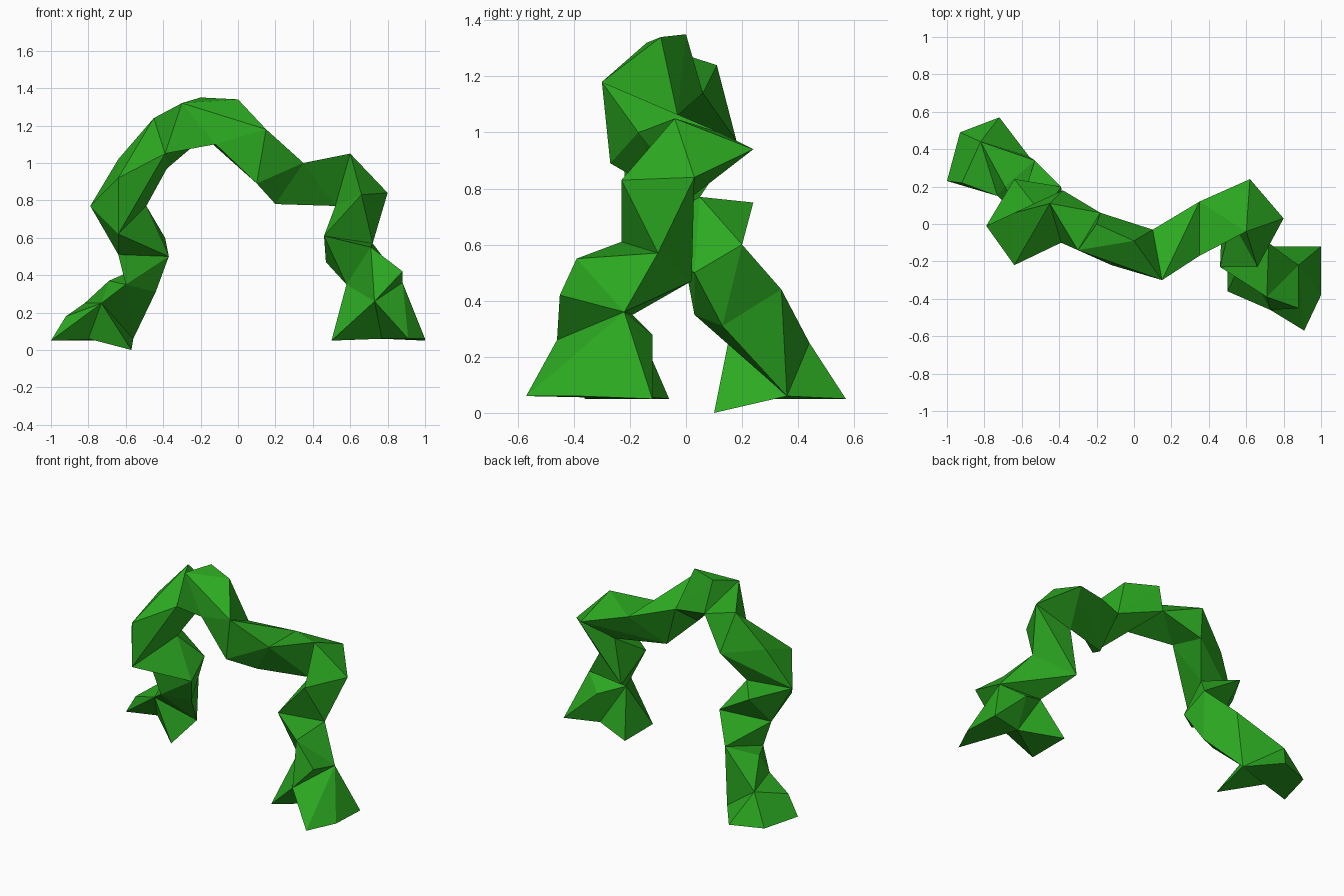
import bpy, bmesh

# Left leg: foot corners, then triangular cross-sections with bulge corners between
left_leg = [
    [(-.57, .10, 0)],
    [(-.73, .15, .25), (-.80, .28, .06), (-.56, .36, .06)],
    [(-1, .23, .05), (-.93, .49, .05), (-.72, .57, .05), (-.92, .22, .18)],
    [(-.73, .15, .25), (-.82, .44, .25), (-.56, .36, .06)],
    [(-.69, .20, .37)],
    [(-.44, .13, .31), (-.60, .03, .35), (-.53, .34, .44)], [],
    [(-.64, 0, .51), (-.37, .03, .50), (-.39, .20, .60)],
    [(-.64, .24, .75)],
    [(-.79, -.01, .77), (-.64, -.22, .62), (-.49, .05, .77)],
    [(-.64, -.22, .92), (-.64, .06, 1.02)],
]
# Arch span
span = [
    [(-.45, .11, 1.24), (-.39, -.10, 1.05), (-.38, .18, .97)], [],
    [(-.30, -.14, 1.32), (-.39, -.10, 1.05), (-.18, .06, 1.14)], [],
    [(-.30, -.14, 1.32), (-.12, -.22, 1.10), (-.18, .06, 1.14)],
    [(-.20, 0, 1.35), (0, -.09, 1.34)],
    [(.15, -.30, 1.18), (.10, -.03, 1.06), (.10, -.27, .89)], [],
    [(.35, -.17, 1.0), (.35, .12, 1.0), (.20, -.08, .78)], [],
    [(.60, -.04, 1.05), (.62, .24, .94), (.52, .02, .77)], [],
]
# Right leg, ending in two foot lobes
right_leg = [
    [(.66, -.23, .83), (.80, .03, .84), (.52, .02, .77)], [],
    [(.46, -.23, .61), (.72, -.10, .57), (.47, .02, .47)], [],
    [(.71, -.39, .55), (.88, -.22, .36), (.58, -.19, .35)],
    [(.88, -.45, .42)],
    [(.73, -.46, .26), (.88, -.22, .36), (.58, -.19, .35)],
    [(.75, -.12, .28), (.91, -.57, .06), (1, -.38, .06), (1, -.12, .05)],
    [(.73, -.46, .26), (.77, -.18, .06), (.58, -.19, .35)],
    [(.50, -.36, .05), (.50, -.06, .05)],
]


def key(co):
    return tuple(round(c, 3) for c in co)


# Chunks run from one cross-section to the next; shared end caps are removed
chain = [[]] + left_leg + span + right_leg + [[]]
bm = bmesh.new()
for i in range(0, len(chain) - 2, 2):
    ends = [chain[i], chain[i + 2]]
    points = {key(p) for part in (ends[0], chain[i + 1], ends[1]) for p in part}
    chunk = [bm.verts.new(p) for p in sorted(points)]
    bmesh.ops.convex_hull(bm, input=chunk)
    caps = [{key(p) for p in e} for e in ends]
    faces = {f for v in chunk if v.is_valid for f in v.link_faces}
    bmesh.ops.delete(bm, geom=[f for f in faces if {key(v.co) for v in f.verts} in caps],
                     context='FACES_ONLY')

# Weld the chunks into one skin
bmesh.ops.remove_doubles(bm, verts=bm.verts[:], dist=.002)
bmesh.ops.delete(bm, geom=[v for v in bm.verts if not v.link_faces], context='VERTS')
bmesh.ops.recalc_face_normals(bm, faces=bm.faces[:])

mesh = bpy.data.meshes.new("rock_arch")
bm.to_mesh(mesh)
bm.free()
arch = bpy.data.objects.new("rock_arch", mesh)
bpy.context.collection.objects.link(arch)

green = bpy.data.materials.new("green")
green.diffuse_color = (.025, .40, .015, 1)
mesh.materials.append(green)
